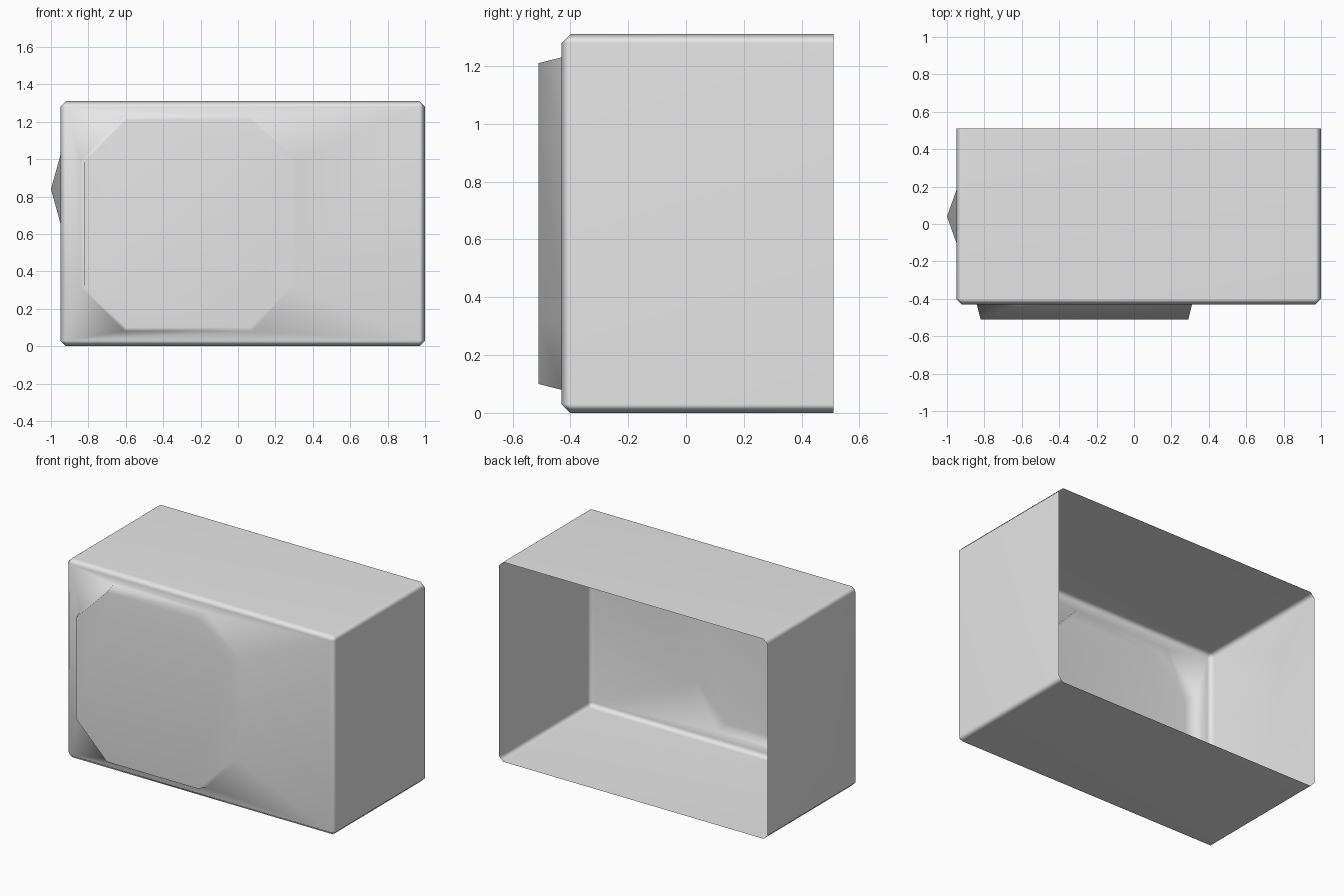
import bpy
import bmesh
from mathutils import Vector

cube = bpy.data.objects.get("Cube")
if cube:
    bpy.data.objects.remove(cube, do_unlink=True)

X0, X1, Y0, Y1, HEIGHT = -0.95, 1.0, -0.43, 0.51, 1.31


def wall_facing(bm, direction):
    """Largest face that looks along the direction."""
    d = Vector(direction)
    return max((f for f in bm.faces if f.normal.dot(d) > 0.9), key=lambda f: f.calc_area())


def raise_boss(bm, wall, base, top):
    """Cut the base outline into a wall and join it to the raised top outline."""
    rim = list(wall.edges)
    bmesh.ops.delete(bm, geom=[wall], context='FACES_ONLY')
    low = [bm.verts.new(p) for p in base]
    high = [bm.verts.new(p) for p in top]
    n, m = len(low), len(high)
    loop = [bm.edges.new((low[i], low[(i + 1) % n])) for i in range(n)]
    fill = bmesh.ops.triangle_fill(bm, edges=rim + loop, use_beauty=True)
    inside = [f for f in fill["geom"] if isinstance(f, bmesh.types.BMFace)
              and all(v in low for v in f.verts)]
    if inside:
        bmesh.ops.delete(bm, geom=inside, context='FACES_ONLY')
    for i in range(n):
        j = (i + 1) % n
        bm.faces.new(list(dict.fromkeys([low[i], low[j], high[j % m], high[i % m]])))
    if m > 2:
        bm.faces.new(high)


def octagon(cx, cz, half, flat, y):
    """Square with cut corners, standing in the xz plane."""
    pts = [(half, -flat), (half, flat), (flat, half), (-flat, half),
           (-half, flat), (-half, -flat), (-flat, -half), (flat, -half)]
    return [(cx + a, y, cz + b) for a, b in pts]


# Box shell, open at the back
bm = bmesh.new()
bmesh.ops.create_cube(bm, size=1)
for v in bm.verts:
    v.co = ((X0, X1)[v.co.x > 0], (Y0, Y1)[v.co.y > 0], (0, HEIGHT)[v.co.z > 0])
bm.normal_update()
bmesh.ops.delete(bm, geom=[wall_facing(bm, (0, 1, 0))], context='FACES_ONLY')

# Chamfer every edge except the open rim
edges = [e for e in bm.edges if not e.is_boundary]
bmesh.ops.bevel(bm, geom=edges, offset=0.03, offset_type='OFFSET',
                segments=1, affect='EDGES', profile=0.5)
bm.normal_update()

# Raised octagonal panel on the front
raise_boss(bm, wall_facing(bm, (0, -1, 0)),
           octagon(-0.265, 0.655, 0.575, 0.34, Y0),
           octagon(-0.265, 0.655, 0.555, 0.33, -0.51))
bm.normal_update()

# Small pyramid knob on the side
knob_y, knob_z = 0.04, 0.84
knob_base = [(X0, knob_y + a * 0.14, knob_z + b * 0.18)
             for a, b in ((-1, -1), (1, -1), (1, 1), (-1, 1))]
raise_boss(bm, wall_facing(bm, (-1, 0, 0)), knob_base, [(-1.0, knob_y, knob_z)])

# Point all faces outward
bmesh.ops.recalc_face_normals(bm, faces=bm.faces)
bm.normal_update()
front_panel = min(bm.faces, key=lambda f: f.calc_center_median().y)
if front_panel.normal.y > 0:
    bmesh.ops.reverse_faces(bm, faces=bm.faces)
for f in bm.faces:
    f.smooth = True

mesh = bpy.data.meshes.new("box_shell")
bm.to_mesh(mesh)
bm.free()
shell = bpy.data.objects.new("box_shell", mesh)
bpy.context.collection.objects.link(shell)

# Smooth chamfers while large walls stay flat
weighted = shell.modifiers.new("flat_walls", 'WEIGHTED_NORMAL')
weighted.weight = 50

# Plain grey
grey = bpy.data.materials.new("light_grey")
grey.use_nodes = True
colour = (0.8, 0.8, 0.8, 1)
grey.diffuse_color = colour
grey.node_tree.nodes["Principled BSDF"].inputs["Base Color"].default_value = colour
mesh.materials.append(grey)
